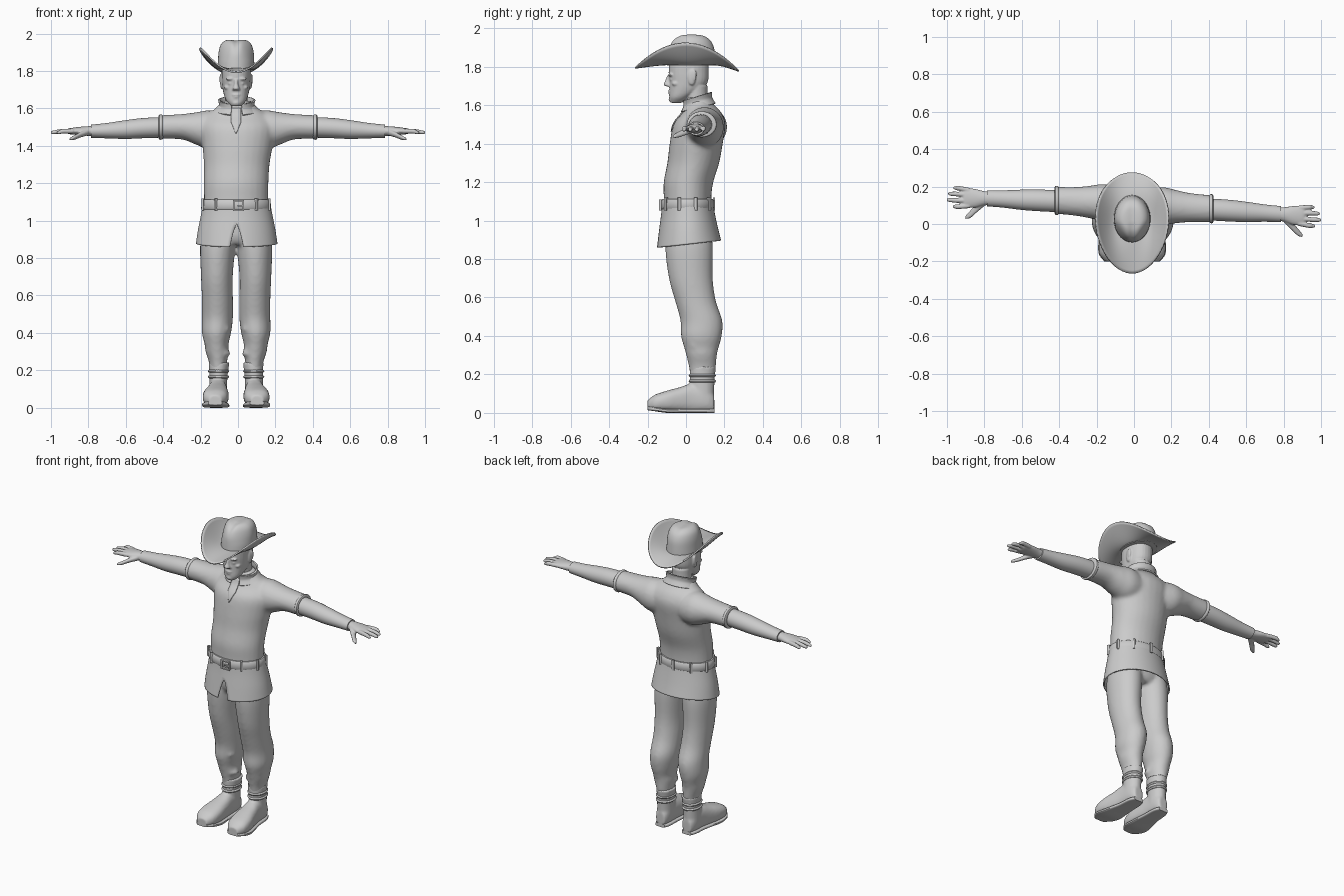
import bpy, bmesh, math
from mathutils import Matrix, Vector

cube = bpy.data.objects.get("Cube")
if cube:
    bpy.data.objects.remove(cube, do_unlink=True)

grey = bpy.data.materials.new("plain_grey")
grey.use_nodes = True
grey.diffuse_color = (.6, .6, .6, 1)
grey.node_tree.nodes["Principled BSDF"].inputs["Base Color"].default_value = (.6, .6, .6, 1)

CENTRE = Matrix.Translation((-.01, 0, 0))


def leg_side(s):
    return CENTRE @ Matrix.Diagonal((s, 1, 1, 1))


def arm_side(s):
    # the stretched arms are turned a little about the vertical axis
    m = Matrix.Diagonal((s, 1, 1, 1))
    m[1][0] = -.054 * s
    return m


def smooth_path(rows, steps=4):
    """Catmull-Rom interpolation of cross-section rows."""
    pts = [rows[0], *rows, rows[-1]]
    out = []
    for i in range(len(rows) - 1):
        a, b, c, d = (Vector(p) for p in pts[i:i + 4])
        for k in range(steps):
            t = k / steps
            out.append(b + (c - a) * t / 2 + (a * 2 - b * 5 + c * 4 - d) * t * t / 2
                       + (b * 3 - a - c * 3 + d) * t ** 3 / 2)
    return out + [Vector(rows[-1])]


def loft(bm, axis, rows, m=CENTRE, power=1, sides=28, steps=4):
    """Closed tube; each row is position, two centre values, two radii."""
    rings = []
    for t, c, d, r, q in smooth_path(rows, steps):
        ring = []
        for i in range(sides):
            a = math.tau * i / sides
            u, v = math.cos(a), math.sin(a)
            u = c + r * math.copysign(abs(u) ** power, u)
            v = d + q * math.copysign(abs(v) ** power, v)
            p = {"x": (t, u, v), "y": (u, t, v), "z": (u, v, t)}[axis]
            ring.append(bm.verts.new(m @ Vector(p)))
        rings.append(ring)
    for lo, hi in zip(rings, rings[1:]):
        for i in range(sides):
            j = (i + 1) % sides
            bm.faces.new((lo[i], lo[j], hi[j], hi[i]))
    bm.faces.new(rings[0])
    bm.faces.new(rings[-1])


def sheet(bm, grid):
    """Open surface through a grid of points."""
    vs = [[bm.verts.new(p) for p in row] for row in grid]
    for lo, hi in zip(vs, vs[1:]):
        for i in range(len(lo) - 1):
            bm.faces.new((lo[i], lo[i + 1], hi[i + 1], hi[i]))
    bmesh.ops.remove_doubles(bm, verts=bm.verts, dist=1e-5)


def wrap(bm, rows, gap, tilt, sides=64):
    """Open cloth wall around the body, with a gap at the front."""
    grid = []
    for z, cy, rx, ry in smooth_path(rows, 6):
        g = gap(z)
        angles = [g + (math.tau - 2 * g) * i / sides for i in range(sides + 1)]
        grid.append([(rx * math.sin(a) - .007, cy - ry * math.cos(a), z - tilt(z) * math.cos(a))
                     for a in angles])
    sheet(bm, grid)


def blob(bm, loc, size, m=CENTRE):
    mat = m @ Matrix.Translation(loc) @ Matrix.Diagonal((*size, 1))
    bmesh.ops.create_uvsphere(bm, u_segments=20, v_segments=12, radius=1, matrix=mat)


def box(bm, loc, size):
    bmesh.ops.create_cube(bm, size=1, matrix=Matrix.Translation(loc) @ Matrix.Diagonal((*size, 1)))


def finish(name, bm, voxel=0, relax=0, thick=0, wrap_to=None):
    bmesh.ops.recalc_face_normals(bm, faces=bm.faces)
    mesh = bpy.data.meshes.new(name)
    bm.to_mesh(mesh)
    bm.free()
    mesh.materials.append(grey)
    mesh.shade_smooth()
    mesh.set_sharp_from_angle(angle=math.radians(40))
    ob = bpy.data.objects.new(name, mesh)
    bpy.context.collection.objects.link(ob)
    if voxel:
        mod = ob.modifiers.new("fuse", "REMESH")
        mod.mode, mod.voxel_size, mod.use_smooth_shade = "VOXEL", voxel, True
    if relax:
        mod = ob.modifiers.new("relax", "SMOOTH")
        mod.factor, mod.iterations = .5, relax
    if wrap_to:
        mod = ob.modifiers.new("lie_on", "SHRINKWRAP")
        mod.target, mod.wrap_mode, mod.offset = wrap_to, "ABOVE_SURFACE", .003
    if thick:
        mod = ob.modifiers.new("thickness", "SOLIDIFY")
        mod.thickness, mod.offset = thick, 0
    return ob


# Tunic body and sleeves
bm = bmesh.new()
loft(bm, "z", [(1.04, 0, .008, .172, .125), (1.12, 0, .008, .172, .124), (1.2, 0, .013, .173, .129),
               (1.3, .003, .038, .176, .135), (1.4, .008, .053, .188, .138), (1.5, .01, .07, .2, .135),
               (1.56, .008, .083, .17, .102), (1.6, .004, .072, .115, .076), (1.64, 0, .06, .08, .06)])
for s in (-1, 1):
    loft(bm, "x", [(.04, .1, 1.48, .08, .09), (.15, .105, 1.485, .1, .105), (.22, .105, 1.492, .09, .088),
                   (.3, .104, 1.502, .078, .068), (.42, .104, 1.5, .072, .063)], arm_side(s))
tunic = finish("tunic", bm, .011, 6)

# Neck opening plate
bm = bmesh.new()
sheet(bm, [[(-.01 + c * .013 * min(1, k / 4), -.06 + k * .006, 1.46 + k * .014) for c in range(-2, 3)]
           for k in range(11)])
finish("neck_placket", bm, thick=.006, wrap_to=tunic)

# Standing collar
bm = bmesh.new()
wrap(bm, [(1.585, .062, .11, .088), (1.615, .06, .09, .072), (1.645, .058, .095, .072)],
     lambda z: .3, lambda z: .022)
finish("collar", bm, thick=.01)

# Skirt of the tunic with front slit
bm = bmesh.new()
wrap(bm, [(1.09, .008, .176, .128), (1.03, .01, .187, .136), (.95, .012, .203, .15), (.877, .015, .214, .164)],
     lambda z: .17 * max(0, (.985 - z) / .108) ** .6, lambda z: .018 * max(0, (1.09 - z) / .21))
finish("tunic_skirt", bm, thick=.008)

# Belt, buckle and loops
bm = bmesh.new()
loft(bm, "z", [(1.06, 0, .008, .183, .135), (1.066, 0, .008, .187, .139),
               (1.106, 0, .008, .184, .137), (1.112, 0, .008, .179, .132)], sides=48, steps=1)
finish("belt", bm)
bm = bmesh.new()
for s in (-1, 1):
    box(bm, (.003 + s * .026, -.134, 1.08), (.008, .014, .058))
    box(bm, (.003, -.134, 1.08 + s * .025), (.052, .014, .008))
box(bm, (.012, -.136, 1.08), (.03, .01, .007))
finish("buckle", bm)
bm = bmesh.new()
for k in range(1, 10):
    a = math.tau * k / 10
    rot = Matrix.Rotation(a, 4, "Z")
    at = Matrix.Translation((-.01 + .186 * math.sin(a), .008 - .138 * math.cos(a), 1.086))
    bmesh.ops.create_cube(bm, size=1, matrix=at @ rot.inverted() @ Matrix.Diagonal((.016, .012, .066, 1)))
finish("belt_loops", bm)

# Trousers
bm = bmesh.new()
loft(bm, "z", [(.87, 0, .015, .13, .09), (.92, 0, .015, .17, .115), (1.05, 0, .01, .16, .11)])
for s in (-1, 1):
    loft(bm, "z", [(.96, .09, .018, .09, .11), (.86, .099, .016, .094, .124), (.7, .103, .025, .085, .114),
                   (.58, .1, .05, .083, .106), (.48, .1, .08, .083, .109), (.4, .105, .08, .078, .106),
                   (.34, .105, .08, .064, .09), (.3, .102, .081, .062, .08), (.24, .097, .085, .048, .07),
                   (.18, .096, .085, .045, .06)], leg_side(s))
    # loose cloth folds at knee and shin
    for x, y, z in ((.12, -.002, .52), (.08, .0, .42), (.12, .02, .35), (.08, .03, .29)):
        blob(bm, (x, y + .028, z), (.05, .045, .022), leg_side(s))
finish("trousers", bm, .011, 5)

# Boots
FOOT = [(.147, .095, .05, .03, .044), (.11, .096, .07, .045, .066), (.03, .098, .076, .05, .075),
        (-.03, .102, .068, .059, .066), (-.1, .108, .06, .069, .055), (-.16, .112, .052, .063, .043),
        (-.2, .112, .04, .034, .026)]
for s, side in ((-1, "right"), (1, "left")):
    bm = bmesh.new()
    loft(bm, "y", FOOT, leg_side(s), .8)
    loft(bm, "z", [(.07, .096, .085, .048, .06), (.15, .095, .084, .048, .064),
                   (.2, .093, .085, .051, .066), (.242, .091, .088, .056, .07)], leg_side(s))
    finish(side + "_boot", bm, .008, 4)
    bm = bmesh.new()
    loft(bm, "y", [(y, x, .011 + .014 * max(0, -y - .1) / .1, r + .003, .011) for y, x, z, r, q in FOOT],
         leg_side(s), .5)
    finish(side + "_sole", bm)
    bm = bmesh.new()
    for z in (.165, .195):
        loft(bm, "z", [(z - .008, .094, .085, .05, .065), (z, .094, .085, .057, .071),
                       (z + .008, .094, .085, .05, .065)], leg_side(s))
    finish(side + "_boot_straps", bm)

# Forearm sleeves, cuffs and hands
for s, side in ((-1, "right"), (1, "left")):
    m = arm_side(s)
    bm = bmesh.new()
    loft(bm, "x", [(.36, .1, 1.5, .058, .055), (.5, .099, 1.495, .058, .054), (.6, .097, 1.487, .054, .05),
                   (.7, .096, 1.481, .046, .041), (.785, .095, 1.478, .043, .035)], m)
    finish(side + "_forearm", bm)
    bm = bmesh.new()
    loft(bm, "x", [(.402, .104, 1.5, .07, .062), (.408, .104, 1.5, .077, .067), (.42, .104, 1.5, .077, .067),
                   (.424, .104, 1.5, .07, .06)], m, steps=2)
    finish(side + "_cuff", bm)
    bm = bmesh.new()
    loft(bm, "x", [(.75, .095, 1.478, .034, .028), (.8, .094, 1.479, .038, .026), (.85, .092, 1.479, .05, .022),
                   (.9, .092, 1.478, .052, .016), (.915, .092, 1.477, .044, .011)], m)
    for y, tip in ((-.042, .965), (-.014, .997), (.014, .99), (.041, .962)):
        y0, y1 = .092 + y, .092 + y * 1.2
        loft(bm, "x", [(.88, y0, 1.479, .013, .013), (.94, y1, 1.478, .0125, .0125),
                       (tip - .01, y1, 1.472, .011, .01), (tip + .004, y1, 1.47, .006, .006)], m)
    loft(bm, "x", [(.8, .075, 1.474, .022, .018), (.84, .04, 1.46, .023, .015), (.875, .005, 1.444, .02, .012),
                   (.9, -.013, 1.436, .009, .007)], m)
    finish(side + "_hand", bm, .0045, 2)

# Head with face features
bm = bmesh.new()
loft(bm, "z", [(1.56, 0, .06, .064, .06), (1.64, 0, .055, .06, .058), (1.7, 0, .055, .062, .058)])
loft(bm, "z", [(1.612, 0, -.052, .026, .03), (1.64, 0, -.034, .052, .053), (1.68, 0, -.002, .067, .085),
               (1.72, 0, .013, .074, .1), (1.77, 0, .014, .077, .104), (1.82, 0, .015, .075, .1),
               (1.87, 0, .015, .05, .07)], power=.9)
loft(bm, "z", [(1.698, 0, -.09, .018, .014), (1.706, 0, -.098, .019, .019), (1.73, 0, -.09, .011, .017),
               (1.755, 0, -.084, .01, .014)])
for size, loc in (((.022, .01, .006), (0, -.084, 1.672)), ((.019, .01, .006), (0, -.082, 1.661)),
                  ((.024, .016, .016), (0, -.074, 1.63))):
    blob(bm, loc, size)
for s in (-1, 1):
    m = leg_side(s)
    blob(bm, (.03, -.079, 1.758), (.027, .013, .008), m)
    blob(bm, (.03, -.071, 1.733), (.014, .013, .009), m)
    blob(bm, (.045, -.052, 1.712), (.02, .022, .014), m)
    blob(bm, (.011, -.088, 1.703), (.01, .012, .008), m)
    blob(bm, (.077, .03, 1.745), (.009, .021, .042), m)
    blob(bm, (.083, .042, 1.755), (.006, .013, .03), m)
finish("head", bm, .005, 2)

# Hat brim, rolled up at the sides
bm = bmesh.new()
grid = []
for k in range(11):
    u = k / 10
    row = []
    for i in range(65):
        a = math.tau * i / 64
        c, s = math.cos(a), math.sin(a)
        edge = Vector((.194 * c * (1 + .1 * s), .005 + .27 * s, 1.785 + .138 * c * c - .008 * s))
        inner = Vector((.09 * c, .028 + .115 * s, 1.812))
        p = inner.lerp(edge, u)
        p.z = inner.z + (edge.z - inner.z) * u ** 1.5
        row.append(CENTRE @ p)
    grid.append(row)
sheet(bm, grid)
finish("hat_brim", bm, thick=.008)

# Hat crown with pinched front and creased top
bm = bmesh.new()
loft(bm, "z", [(1.805, 0, .028, .099, .127), (1.85, 0, .028, .097, .124), (1.9, 0, .028, .094, .118),
               (1.94, 0, .028, .083, .1), (1.962, 0, .028, .06, .07), (1.968, 0, .028, .03, .035),
               (1.969, 0, .028, .004, .004)], sides=48)
for v in bm.verts:
    high = max(0, min(1, (v.co.z - 1.85) / .1))
    x = v.co.x + .01
    front = max(0, min(1, -(v.co.y - .01) / .1))
    v.co.x -= x * .35 * high * front
    v.co.z -= .018 * high * math.exp(-(x / .025) ** 2) * (.3 + .7 * front)
finish("hat_crown", bm, relax=2)
